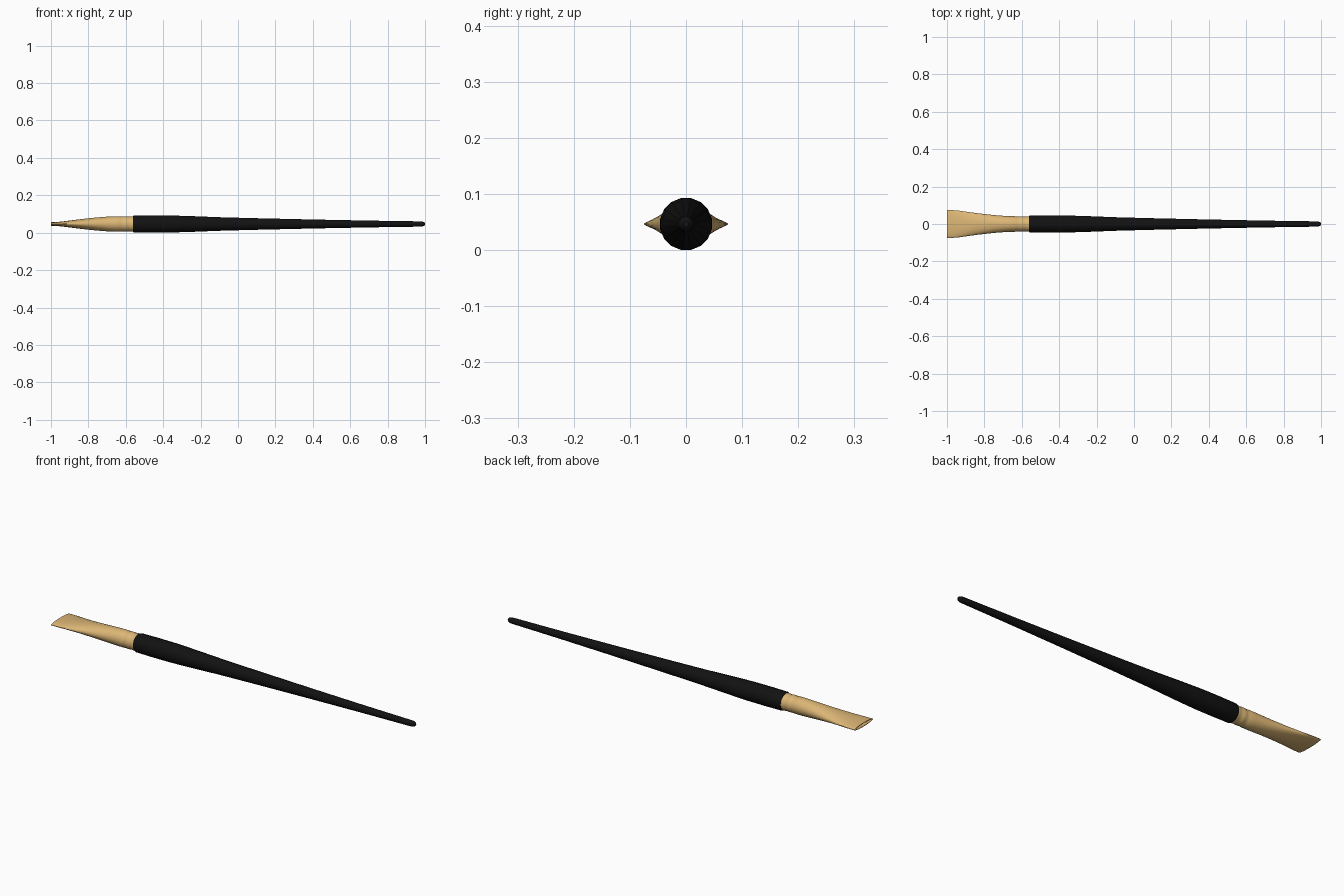
import bpy, bmesh, math

if "Cube" in bpy.data.objects:
    bpy.data.objects.remove(bpy.data.objects["Cube"])

CZ = 0.0465  # height of the brush axis


def material(name, color):
    m = bpy.data.materials.new(name)
    m.diffuse_color = color
    m.use_nodes = True
    m.node_tree.nodes["Principled BSDF"].inputs["Base Color"].default_value = m.diffuse_color
    return m


def loft(name, sections, sides, mat, cap_start, cap_end, angle):
    """Skin elliptical rings (x, half width y, half height z) along x."""
    bm = bmesh.new()
    rings = []
    for x, ry, rz in sections:
        ring = []
        for i in range(sides):
            a = 2 * math.pi * (i + 0.5) / sides
            ring.append(bm.verts.new((x, ry * math.cos(a), CZ + rz * math.sin(a))))
        rings.append(ring)
    for r, s in zip(rings, rings[1:]):
        for i in range(sides):
            j = (i + 1) % sides
            bm.faces.new((r[i], r[j], s[j], s[i]))
    if cap_start:
        bm.faces.new(rings[0])
    if cap_end:
        bm.faces.new(rings[-1])
    bmesh.ops.recalc_face_normals(bm, faces=bm.faces)
    me = bpy.data.meshes.new(name)
    bm.to_mesh(me)
    bm.free()
    me.materials.append(mat)
    ob = bpy.data.objects.new(name, me)
    bpy.context.collection.objects.link(ob)
    bpy.ops.object.select_all(action='DESELECT')
    ob.select_set(True)
    bpy.context.view_layer.objects.active = ob
    bpy.ops.object.shade_smooth_by_angle(angle=math.radians(angle))
    return ob


black = material("black_lacquer", (0.006, 0.006, 0.006, 1))
gold = material("gold_metal", (0.72, 0.47, 0.18, 1))

# Tapered handle with rounded tail
handle = [(-0.562, 0.0435), (-0.555, 0.046), (-0.46, 0.047), (-0.36, 0.0465),
          (-0.25, 0.043), (-0.1, 0.037), (0.1, 0.0315), (0.4, 0.0245), (0.7, 0.0185),
          (0.97, 0.0145), (0.985, 0.014), (0.995, 0.0105), (1.0, 0.005)]
loft("handle", [(x, r, r) for x, r in handle], 16, black, True, True, 40)

# Ferrule: round crimped collar flattening to a wide, open mouth
outer = [(-0.55, 0.0415, 0.0415), (-0.575, 0.0415, 0.0415), (-0.583, 0.039, 0.039),
         (-0.591, 0.0415, 0.0415), (-0.610, 0.0415, 0.0415), (-0.618, 0.039, 0.039),
         (-0.626, 0.0415, 0.0415), (-0.66, 0.042, 0.0415), (-0.70, 0.0440, 0.0395),
         (-0.75, 0.048, 0.0355), (-0.80, 0.0535, 0.0305), (-0.85, 0.0595, 0.025),
         (-0.90, 0.0665, 0.0185), (-0.94, 0.072, 0.0135), (-0.97, 0.0745, 0.0105),
         (-1.0, 0.075, 0.0095)]
inner = [(x, y - 0.003, z - 0.003) for x, y, z in reversed(outer[8:])]
loft("ferrule", outer + inner, 32, gold, True, True, 40)
